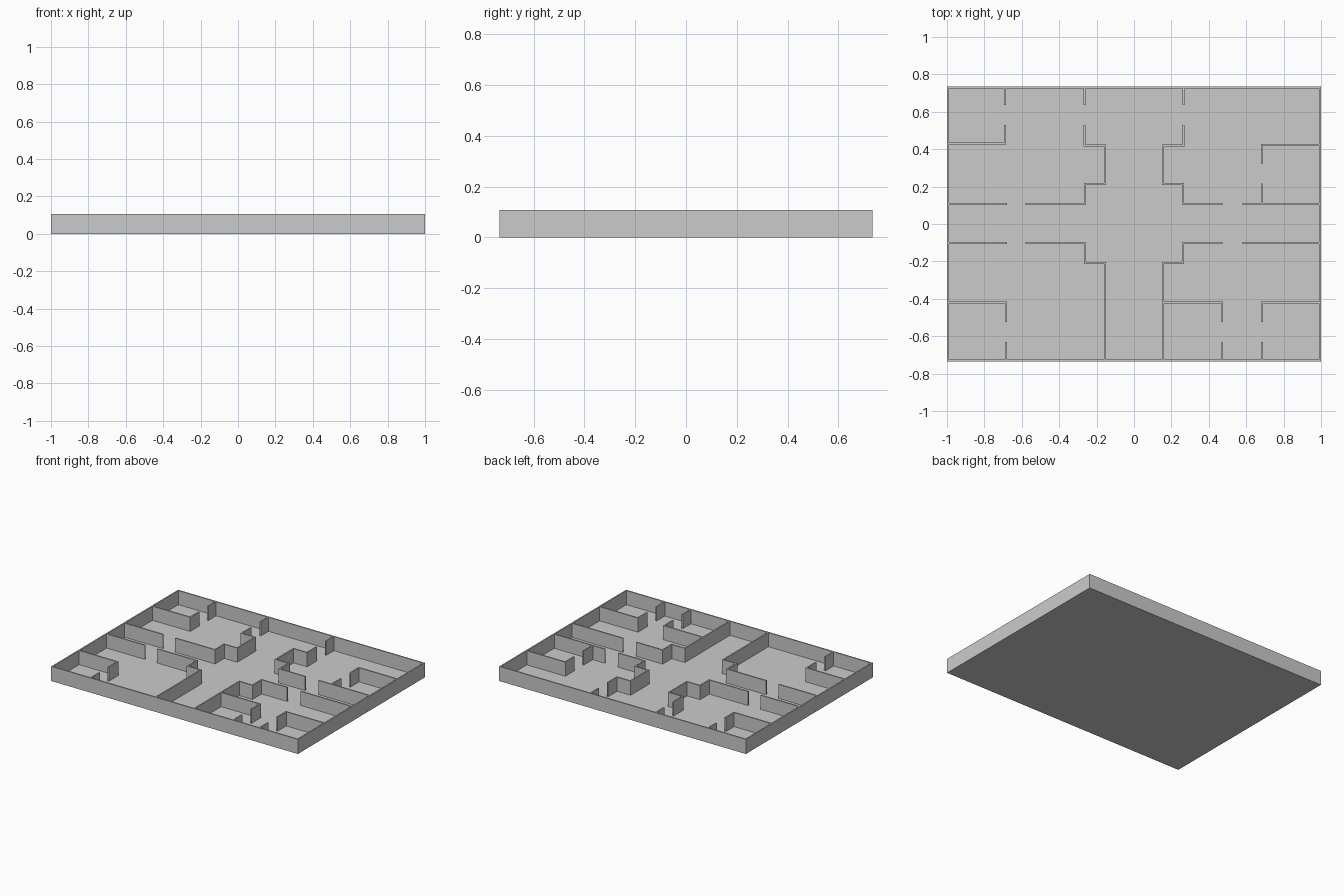
import bpy, bmesh
from mathutils import Vector

if "Cube" in bpy.data.objects:
    bpy.data.objects.remove(bpy.data.objects["Cube"])

HX, HY, H = 1.0, 0.735, 0.107   # half length, half depth, height
T, FLOOR = 0.01, 0.004          # wall thickness, floor thickness
IX, IY = HX - T, HY - T         # inner faces of the outer walls


def wall(name, points, closed=False):
    """Upright wall of constant thickness with mitred corners along a path."""
    pts = [Vector(p) for p in points]
    n = len(pts)
    bm = bmesh.new()
    rings = []
    for i, p in enumerate(pts):
        normals = []
        for a, b in ((i - 1, i), (i, i + 1)):
            if closed or (a >= 0 and b < n):
                d = (pts[b % n] - pts[a % n]).normalized()
                normals.append(Vector((-d.y, d.x)))
        m = sum(normals, Vector((0, 0))).normalized()
        m *= T / 2 / m.dot(normals[0])
        l, r = p + m, p - m
        rings.append([bm.verts.new((q.x, q.y, z))
                      for q, z in ((l, FLOOR), (r, FLOOR), (r, H), (l, H))])
    for i in range(n if closed else n - 1):
        a, b = rings[i], rings[(i + 1) % n]
        for k in range(4):
            bm.faces.new((a[k], a[(k + 1) % 4], b[(k + 1) % 4], b[k]))
    if not closed:
        bm.faces.new(rings[0])
        bm.faces.new(rings[-1])
    bmesh.ops.recalc_face_normals(bm, faces=bm.faces)
    me = bpy.data.meshes.new(name)
    bm.to_mesh(me)
    bm.free()
    ob = bpy.data.objects.new(name, me)
    bpy.context.collection.objects.link(ob)


# floor slab
bpy.ops.mesh.primitive_cube_add(size=1, location=(0, 0, FLOOR / 2))
floor = bpy.context.object
floor.name = "floor"
floor.scale = (2 * HX, 2 * HY, FLOOR)

# outer wall
ox, oy = HX - T / 2, HY - T / 2
wall("outer_wall", [(-ox, -oy), (ox, -oy), (ox, oy), (-ox, oy)], closed=True)

# walls that repeat on the left and right
for side, s in (("left", -1), ("right", 1)):
    def side_wall(name, points):
        wall(f"{side}_{name}", [(s * x, y) for x, y in points])

    # corridor walls with stepped hall corners
    side_wall("back_hall_wall", [(0.265, 0.53), (0.265, 0.42), (0.156, 0.42),
                                 (0.156, 0.213), (0.262, 0.213), (0.262, 0.106),
                                 (0.58 if s < 0 else 0.472, 0.106)])
    side_wall("front_hall_wall", [(0.156, -IY), (0.156, -0.208), (0.262, -0.208),
                                  (0.262, -0.102), (0.58 if s < 0 else 0.472, -0.102)])
    # corridor walls beyond the doorways
    for row, y in (("back", 0.106), ("front", -0.102)):
        side_wall(row + "_corridor_wall", [(0.68 if s < 0 else 0.58, y), (IX, y)])
    side_wall("back_door_stub", [(0.265, IY), (0.265, 0.635)])
    # front corner room
    side_wall("front_room_wall", [(IX, -0.42), (0.684, -0.42), (0.684, -0.525)])
    side_wall("front_room_stub", [(0.684, -0.63), (0.684, -IY)])

# back left corner room
wall("back_left_room_wall", [(-IX, 0.43), (-0.69, 0.43), (-0.69, 0.53)])
wall("back_left_room_stub", [(-0.69, 0.635), (-0.69, IY)])

# right side room
wall("right_room_wall", [(IX, 0.424), (0.683, 0.424), (0.683, 0.32)])
wall("right_room_stub", [(0.683, 0.217), (0.683, 0.111)])

# front inner room
wall("inner_room_wall", [(0.161, -0.42), (0.472, -0.42), (0.472, -0.525)])
wall("inner_room_stub", [(0.472, -0.63), (0.472, -IY)])
